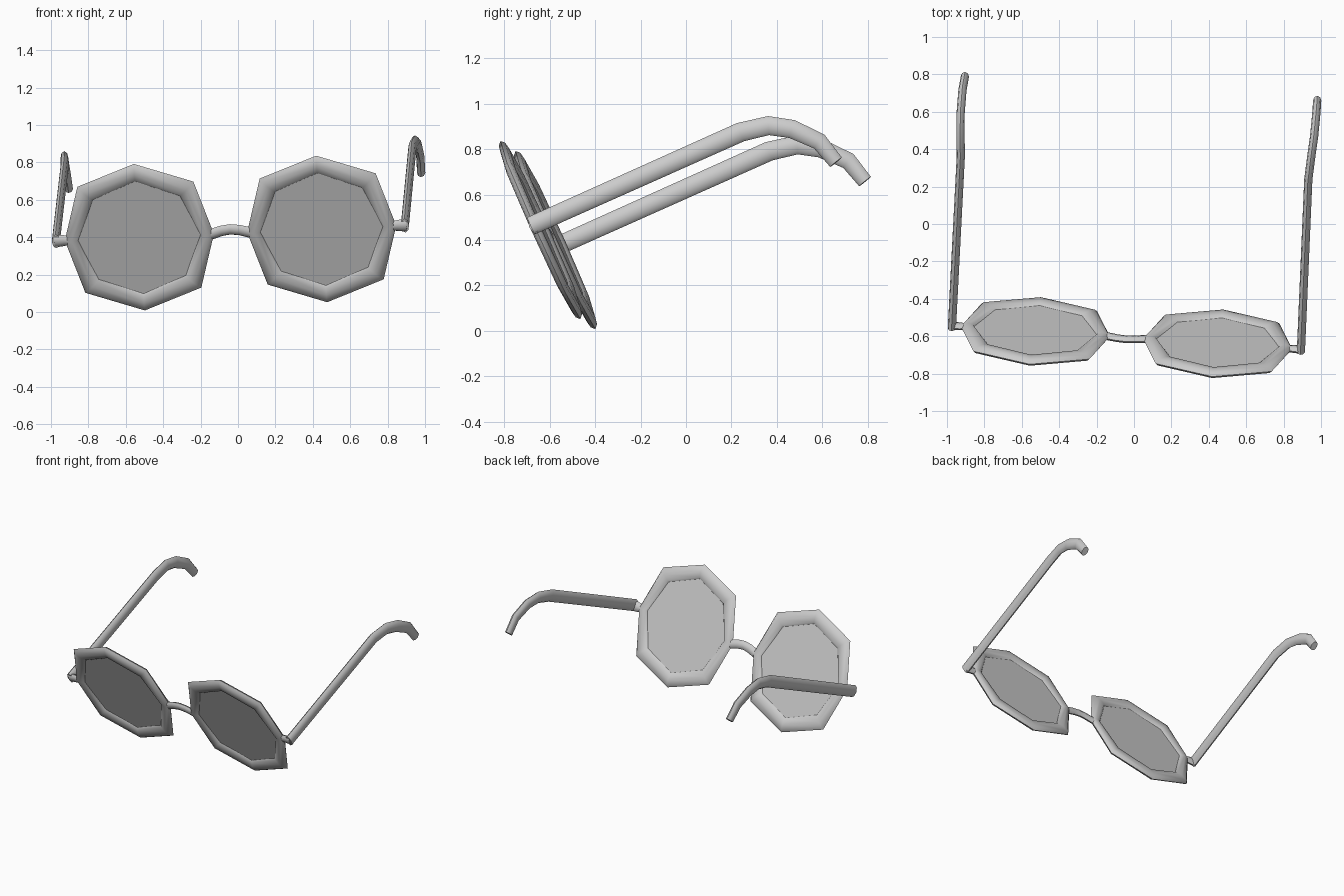
import bpy, bmesh, math
from mathutils import Vector

if "Cube" in bpy.data.objects:
    bpy.data.objects.remove(bpy.data.objects["Cube"])

# Tilted frame of the glasses: across, towards the ears, up in the lens plane
ORIGIN = Vector((-0.04, -0.6075, 0.422))
ACROSS = Vector((0.9967, -0.0675, 0.045)).normalized()
UP = Vector((-0.064, -0.408, 0.911))
UP = (UP - ACROSS * UP.dot(ACROSS)).normalized()
BACK = UP.cross(ACROSS)


def place(x, b, u):
    return ORIGIN + ACROSS * x + BACK * b + UP * u


def loft(name, rings, closed=False, angle=60):
    """Skin a list of cross-section rings given in local coordinates."""
    bm = bmesh.new()
    loops = [[bm.verts.new(place(*p)) for p in ring] for ring in rings]
    n = len(loops[0])
    for i in range(len(loops) if closed else len(loops) - 1):
        a, b = loops[i], loops[(i + 1) % len(loops)]
        for j in range(n):
            k = (j + 1) % n
            bm.faces.new((a[j], a[k], b[k], b[j]))
    if not closed:
        bm.faces.new(loops[0])
        bm.faces.new(loops[-1])
    bmesh.ops.recalc_face_normals(bm, faces=bm.faces)
    me = bpy.data.meshes.new(name)
    bm.to_mesh(me)
    bm.free()
    ob = bpy.data.objects.new(name, me)
    bpy.context.collection.objects.link(ob)
    bpy.ops.object.select_all(action='DESELECT')
    bpy.context.view_layer.objects.active = ob
    ob.select_set(True)
    bpy.ops.object.shade_smooth_by_angle(angle=math.radians(angle))
    return ob


def circle(n=8):
    return [(math.cos(2 * math.pi * i / n), math.sin(2 * math.pi * i / n)) for i in range(n)]


OCT = circle(8)
OUTER = [0.40, 0.44, 0.43, 0.44] * 2
INNER = 0.325

for side, s in (("left", -1), ("right", 1)):
    cx = 0.489 * s

    # Octagonal rim with a flattened section
    rings = []
    for (c, d), ro in zip(OCT, OUTER):
        mid, half = (ro + INNER) / 2, (ro - INNER) / 2
        rings.append([(cx + c * (mid + half * p), 0.022 * q, d * (mid + half * p)) for p, q in OCT])
    loft(side + "_rim", rings, closed=True)

    # Flat lens
    loft(side + "_lens", [[(cx + c * 0.335, b, d * 0.335) for c, d in OCT] for b in (-0.005, 0.005)], angle=30)

    # Hinge stub joining rim and temple
    stub = [(0.86, 0.018, 0.025), (0.895, 0.018, 0.032), (0.945, 0.02, 0.038)]
    loft(side + "_hinge", [[(s * x, p * w, q * h) for p, q in OCT] for x, w, h in stub])

    # Temple arm with hooked ear end: x, back, up, half height
    path = [(0.936, -0.012, 0.003, 0.041), (0.932, 1.0, 0.0, 0.043), (0.941, 1.124, -0.025, 0.042),
            (0.948, 1.213, -0.082, 0.041), (0.949, 1.30, -0.182, 0.038), (0.945, 1.33, -0.295, 0.033)]
    rings = []
    for i, (x, b, u, h) in enumerate(path):
        p0, p1 = path[max(i - 1, 0)], path[min(i + 1, len(path) - 1)]
        t = Vector((p1[1] - p0[1], p1[2] - p0[2])).normalized()
        rings.append([(s * (x + 0.022 * p), b - t.y * h * q, u + t.x * h * q) for p, q in OCT])
    loft(side + "_temple", rings)

# Arched bridge between the rims
rings = []
for x, u in ((-0.105, -0.002), (-0.05, 0.015), (0, 0.022), (0.05, 0.015), (0.105, -0.002)):
    rings.append([(x - 0.25 * x / 0.1 * -0.03 * q, 0.018 * p, u + 0.03 * q) for p, q in OCT])
loft("bridge", rings)
